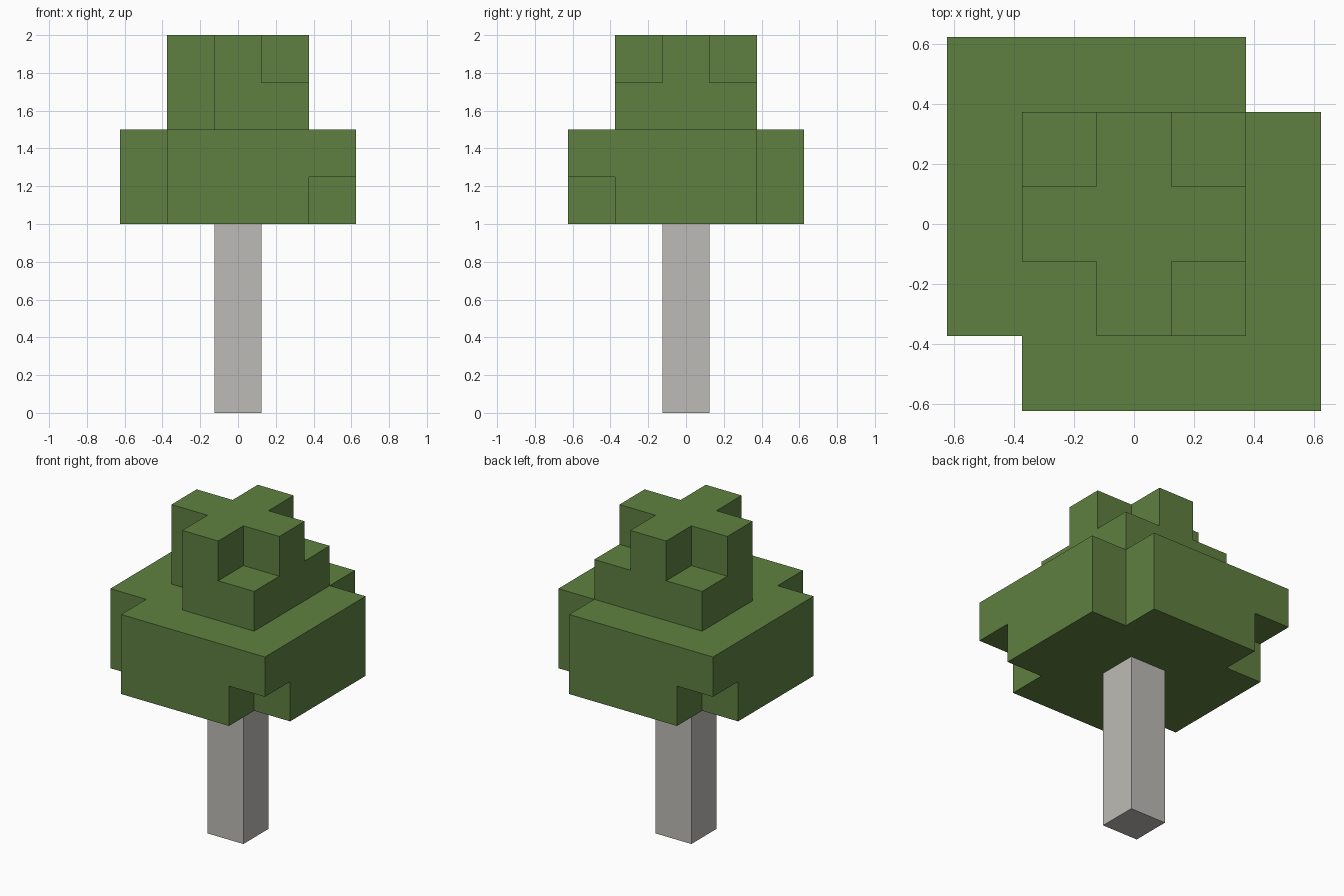
import bpy
import bmesh
from mathutils import Vector

cube = bpy.data.objects.get("Cube")
if cube:
    bpy.data.objects.remove(cube, do_unlink=True)

UNIT = 0.25  # edge length of one block


def make_material(name, color):
    mat = bpy.data.materials.new(name)
    mat.use_nodes = True
    mat.diffuse_color = (*color, 1)
    mat.node_tree.nodes["Principled BSDF"].inputs["Base Color"].default_value = (*color, 1)
    return mat


def layer(z, reach, missing):
    """Square layer of blocks, without the listed corners (sign pairs)."""
    gaps = {(sx * reach, sy * reach) for sx, sy in missing}
    span = range(-reach, reach + 1)
    return {(x, y, z) for x in span for y in span if (x, y) not in gaps}


def build_blocks(name, cells, material):
    """Join blocks into one closed shell, with faces only on the outside."""
    bm = bmesh.new()
    for cell in cells:
        centre = Vector(cell)
        for axis in range(3):
            for sign in (-1, 1):
                n = Vector((0, 0, 0))
                n[axis] = sign
                if tuple(int(c) for c in centre + n) in cells:
                    continue
                u = Vector((0, 0, 0))
                u[(axis + 1) % 3] = 1
                v = n.cross(u)
                corners = (-u - v, u - v, u + v, v - u)
                bm.faces.new([bm.verts.new((centre + (n + c) / 2 + Vector((0, 0, 0.5))) * UNIT)
                              for c in corners])
    bmesh.ops.remove_doubles(bm, verts=bm.verts, dist=0.001)
    mesh = bpy.data.meshes.new(name)
    bm.to_mesh(mesh)
    bm.free()
    mesh.materials.append(material)
    obj = bpy.data.objects.new(name, mesh)
    bpy.context.collection.objects.link(obj)
    return obj


leaf_green = make_material("leaf green", (0.114, 0.216, 0.051))
bark_grey = make_material("bark grey", (0.51, 0.497, 0.465))

# Corners of a layer
FRONT_LEFT, FRONT_RIGHT = (-1, -1), (1, -1)
BACK_LEFT, BACK_RIGHT = (-1, 1), (1, 1)
ALL = (FRONT_LEFT, FRONT_RIGHT, BACK_LEFT, BACK_RIGHT)

# Canopy: two wide layers below two narrow ones
canopy_cells = (layer(4, 2, ALL)
                | layer(5, 2, (FRONT_LEFT, BACK_RIGHT))
                | layer(6, 1, (FRONT_LEFT,))
                | layer(7, 1, ALL))
build_blocks("canopy", canopy_cells, leaf_green)

# Trunk: one square post
bpy.ops.mesh.primitive_cube_add(size=1, location=(0, 0, 2 * UNIT))
trunk = bpy.context.object
trunk.name = "trunk"
trunk.scale = (UNIT, UNIT, 4 * UNIT)
trunk.data.materials.append(bark_grey)
